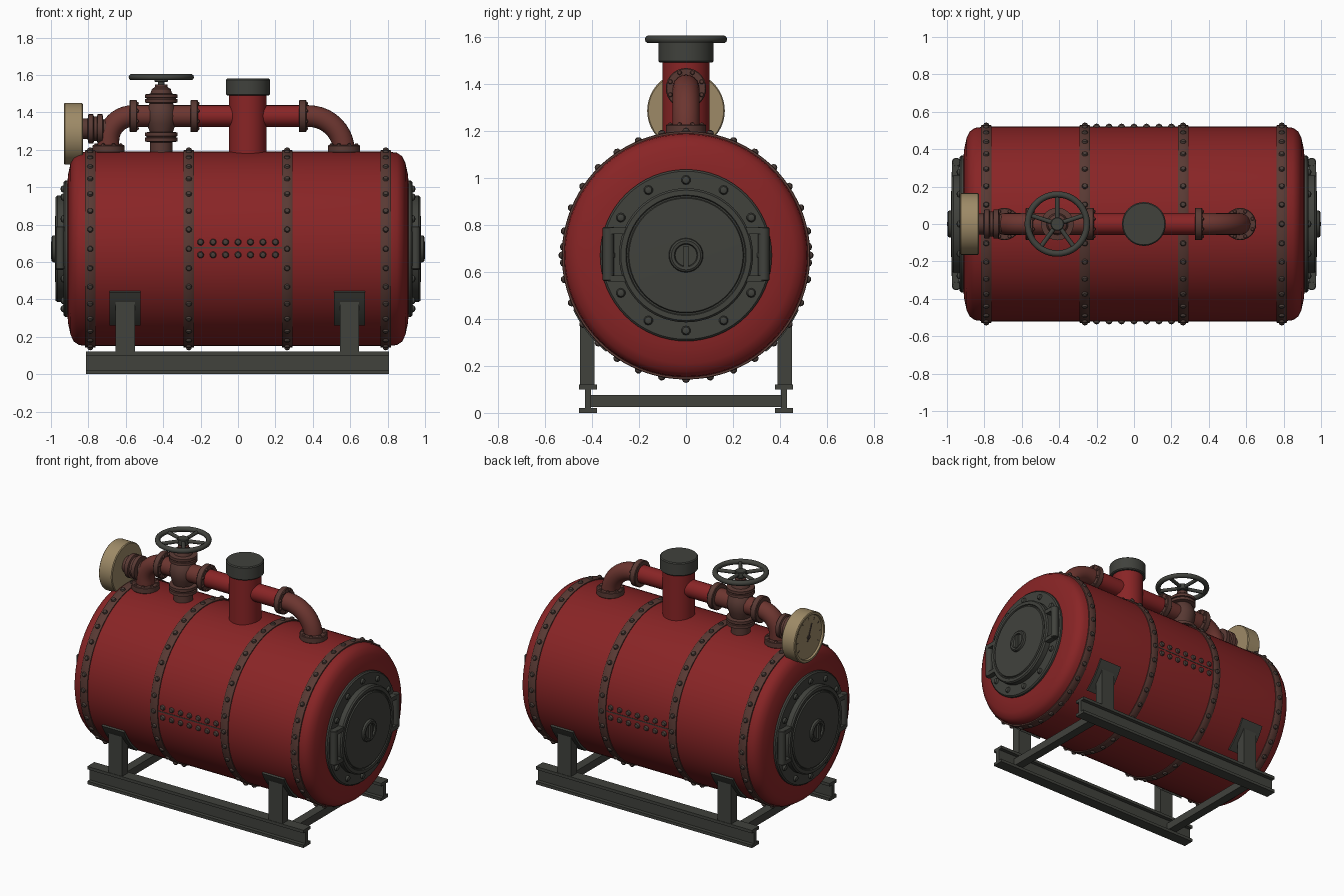
import bpy, bmesh
from math import pi, sin, cos, acos, radians
from mathutils import Matrix, Vector

if "Cube" in bpy.data.objects:
    bpy.data.objects.remove(bpy.data.objects["Cube"])


def material(name, rgb):
    m = bpy.data.materials.new(name)
    m.diffuse_color = (*rgb, 1)
    m.use_nodes = True
    m.node_tree.nodes["Principled BSDF"].inputs["Base Color"].default_value = m.diffuse_color
    return m


RED = material("tank red", (0.25, 0.018, 0.019))
GREY = material("dark iron", (0.052, 0.054, 0.046))
RUST = material("rusty pipe", (0.15, 0.036, 0.029))
BAND = material("rusty band", (0.10, 0.042, 0.034))
RIVET = material("rivet brown", (0.068, 0.047, 0.040))
BEIGE = material("gauge beige", (0.34, 0.255, 0.135))

ZC, R = 0.67, 0.52  # tank axis height and radius


def finish(bm, name, mat):
    bmesh.ops.remove_doubles(bm, verts=bm.verts, dist=1e-5)
    bmesh.ops.recalc_face_normals(bm, faces=bm.faces)
    me = bpy.data.meshes.new(name)
    bm.to_mesh(me)
    bm.free()
    me.materials.append(mat)
    ob = bpy.data.objects.new(name, me)
    bpy.context.collection.objects.link(ob)
    return ob


def place(loc, axis=(0, 0, 1)):
    q = Vector((0, 0, 1)).rotation_difference(Vector(axis))
    return Matrix.Translation(loc) @ q.to_matrix().to_4x4()


def skin(bm, rings):
    for a, b in zip(rings, rings[1:]):
        n = len(a)
        for i in range(n):
            vs = []
            for v in (a[i], a[(i + 1) % n], b[(i + 1) % n], b[i]):
                if v not in vs:
                    vs.append(v)
            if len(vs) > 2:
                bm.faces.new(vs)


def lathe(bm, prof, M, seg=48):
    """Revolve (radius, height) points about the local z axis."""
    rings = []
    for r, h in prof:
        if r == 0:
            rings.append([bm.verts.new(M @ Vector((0, 0, h)))] * seg)
        else:
            rings.append([bm.verts.new(M @ Vector((r * cos(2 * pi * i / seg), r * sin(2 * pi * i / seg), h)))
                          for i in range(seg)])
    skin(bm, rings)


def box(bm, lo, hi, M=Matrix()):
    lo, hi = Vector(lo), Vector(hi)
    S = Matrix.Diagonal((*(hi - lo), 1))
    bmesh.ops.create_cube(bm, size=1, matrix=M @ Matrix.Translation((lo + hi) / 2) @ S)


def turned(name, mat, prof, M, seg=48):
    bm = bmesh.new()
    lathe(bm, prof, M, seg)
    return finish(bm, name, mat)


def stud(bm, M, r):
    lathe(bm, [(r, -0.004), (r, 0.2 * r), (0.75 * r, 0.7 * r), (0, r)], M, 10)


def disc(r, h0, h1, b=0.004):
    return [(0, h0), (r - b, h0), (r, h0 + b), (r, h1 - b), (r - b, h1), (0, h1)]


# Tank shell with rounded ends
half = [(0, 0.915), (0.345, 0.913), (0.4, 0.908), (0.46, 0.895), (0.495, 0.878), (0.514, 0.85), (R, 0.8)]
turned("tank_shell", RED, half + [(r, -h) for r, h in reversed(half)], place((0, 0, ZC), (1, 0, 0)), 96)

# Riveted bands
bm, rv = bmesh.new(), bmesh.new()
for x in (-0.79, -0.263, 0.263, 0.79):
    lathe(bm, [(0.51, -0.028), (0.526, -0.028), (0.528, -0.025), (0.528, 0.025), (0.526, 0.028), (0.51, 0.028)],
          place((x, 0, ZC), (1, 0, 0)), 96)
    for i in range(32):
        d = Vector((0, sin(2 * pi * i / 32), cos(2 * pi * i / 32)))
        stud(rv, place(Vector((x, 0, ZC)) + d * 0.527, d), 0.016)
finish(bm, "tank_bands", BAND)

# Double-riveted seam on both flanks
bm = bmesh.new()
for s in (-1, 1):
    box(bm, (-0.235, s * 0.518 - 0.004, ZC + 0.001), (0.235, s * 0.518 + 0.004, ZC + 0.009))
    for i in range(7):
        for dz in (-0.032, 0.036):
            d = Vector((0, s, dz / R)).normalized()
            stud(rv, place(Vector((-0.2 + i * 0.0667, 0, ZC)) + d * R, d), 0.018)
finish(bm, "seam_line", RIVET)
finish(rv, "tank_rivets", RIVET)

# End doors: ring, door, boss, hinges, bolts
for s, side in ((1, "right"), (-1, "left")):
    M = place((0, 0, ZC), (s, 0, 0))
    turned(side + "_door_ring", GREY, disc(0.365, 0.88, 0.932, 0.008), M, 64)
    turned(side + "_door", GREY,
           [(0.285, 0.92), (0.285, 0.966), (0.277, 0.975), (0.256, 0.975), (0.252, 0.968), (0.246, 0.968),
            (0.242, 0.976), (0, 0.98)], M, 64)
    turned(side + "_door_boss", GREY,
           [(0.075, 0.97), (0.07, 0.992), (0.062, 0.997), (0.05, 0.995), (0.046, 0.985), (0, 0.985)], M, 32)
    T = Matrix.Translation((0, 0, ZC)) @ Matrix.Rotation(0 if s > 0 else pi, 4, "Z")
    bm = bmesh.new()
    box(bm, (0.98, -0.01, -0.055), (1.0, 0.01, 0.04), T)
    for y in (-1, 1):
        lathe(bm, disc(0.024, -0.11, 0.12), T @ Matrix.Translation((0.95, y * 0.33, 0)), 16)
        for z in (-0.1, 0.105):
            box(bm, (0.935, min(y * 0.33, y * 0.24), z - 0.014), (0.972, max(y * 0.33, y * 0.24), z + 0.014), T)
    for i in range(12):
        a = 2 * pi * i / 12
        stud(bm, T @ place((0.93, 0.32 * sin(a), 0.32 * cos(a)), (1, 0, 0)), 0.02)
    finish(bm, side + "_door_hardware", GREY)

# Steam dome and cap
turned("dome_pipe", RED, disc(0.1, 1.12, 1.5), place((0.053, 0, 0)))
turned("dome_cap", GREY, disc(0.117, 1.49, 1.58, 0.006), place((0.053, 0, 0)))


# Top pipe run
def pipe(name, mat, pts, r=0.058, seg=24):
    bm, rings = bmesh.new(), []
    for i, (x, z) in enumerate(pts):
        a, b = pts[max(i - 1, 0)], pts[min(i + 1, len(pts) - 1)]
        t = Vector((b[0] - a[0], 0, b[1] - a[1])).normalized()
        n = Vector((-t.z, 0, t.x))
        rings.append([bm.verts.new(Vector((x, 0, z)) + n * r * cos(2 * pi * k / seg)
                                   + Vector((0, r * sin(2 * pi * k / seg), 0))) for k in range(seg)])
    skin(bm, rings)
    bm.faces.new(rings[0])
    bm.faces.new(rings[-1])
    finish(bm, name, mat)


PZ = 1.38


def elbow(x, rad, s):
    """Vertical leg at x, turning toward s."""
    arc = [radians(a) for a in range(0, 91, 9)]
    return [(x, 1.16)] + [(x + s * rad * (1 - cos(a)), PZ - rad + rad * sin(a)) for a in arc]


pipe("left_elbow", RUST, elbow(-0.693, 0.13, 1) + [(-0.235, PZ)])
pipe("middle_pipe", RED, [(-0.235, PZ), (0.345, PZ)])
pipe("right_elbow", RUST, elbow(0.567, 0.19, -1) + [(0.345, PZ)])

# Pipe flanges with bolts
bm = bmesh.new()
flanges = [((x, 0, PZ), (1, 0, 0), 0.02) for x in (-0.56, -0.235, 0.345)]
flanges += [((x, 0, 1.205), (0, 0, 1), 0.02) for x in (-0.693, 0.567)]
for loc, ax, w in flanges:
    M = place(loc, ax)
    lathe(bm, disc(0.086, -w, w), M, 32)
    for i in range(8):
        a = 2 * pi * (i + 0.5) / 8
        stud(bm, M @ Matrix.Translation((0.072 * cos(a), 0.072 * sin(a), w)), 0.01)
finish(bm, "pipe_flanges", BAND)

# Valve body, stem and hand wheel
V = place((-0.41, 0, 0))
turned("valve_body", BAND,
       [(0, 1.14), (0.06, 1.14), (0.06, 1.24), (0.087, 1.244), (0.087, 1.264), (0.078, 1.266), (0.078, 1.271),
        (0.087, 1.273), (0.087, 1.292), (0.062, 1.296), (0.078, 1.34), (0.085, PZ), (0.078, 1.42), (0.062, 1.448),
        (0.087, 1.452), (0.087, 1.47), (0.078, 1.472), (0.078, 1.476), (0.087, 1.478), (0.087, 1.496),
        (0.058, 1.5), (0.05, 1.525), (0.034, 1.535), (0.034, 1.55), (0, 1.55)], V, 32)
turned("valve_stem", GREY, disc(0.018, 1.53, 1.6), V, 16)
bm = bmesh.new()
lathe(bm, [(0.158 + 0.017 * cos(a * pi / 5), 1.588 + 0.017 * sin(a * pi / 5)) for a in range(11)], V, 48)
lathe(bm, disc(0.036, 1.562, 1.602), V, 24)
for i in range(5):
    a = 2 * pi * i / 5 + pi / 2
    lathe(bm, disc(0.012, 0.02, 0.155, 0.002), place((-0.41, 0, 1.584), (cos(a), sin(a), 0)), 10)
finish(bm, "hand_wheel", GREY)

# Pressure gauge facing the left end
turned("gauge_stem", BAND, [(0, 0), (0.05, 0), (0.05, 0.03), (0.078, 0.034), (0.078, 0.06), (0.066, 0.064),
                            (0.066, 0.08), (0.078, 0.084), (0.078, 0.11), (0.055, 0.114), (0.055, 0.15), (0, 0.15)],
       place((-0.69, 0, 1.312), (-1, 0, 0)), 32)
G = place((-0.83, 0, 1.285), (-1, 0, 0))
turned("gauge_case", BEIGE, [(0, 0), (0.16, 0), (0.165, 0.005), (0.165, 0.095), (0.16, 0.1), (0.146, 0.1),
                             (0.142, 0.088), (0, 0.088)], G, 64)
bm = bmesh.new()
lathe(bm, disc(0.014, 0.086, 0.094, 0.001), G, 16)
F = Matrix.Translation((-0.919, 0, 1.285))
box(bm, (-0.003, -0.004, -0.03), (0.001, 0.004, 0.09), F @ Matrix.Rotation(0.4, 4, "X"))
for i in range(9):
    box(bm, (-0.001, -0.002, 0.112), (0.002, 0.002, 0.128), F @ Matrix.Rotation(radians(-120 + 30 * i), 4, "X"))
finish(bm, "gauge_needle_and_ticks", RIVET)

# Stand: I-beam rails, cross beams, posts and curved saddle pads
rails, cross, posts, pads = (bmesh.new() for _ in range(4))
for s in (-1, 1):
    y = s * 0.416
    box(rails, (-0.812, y - 0.038, 0), (0.808, y + 0.038, 0.02))
    box(rails, (-0.812, y - 0.013, 0.018), (0.808, y + 0.013, 0.102))
    box(rails, (-0.812, y - 0.038, 0.1), (0.808, y + 0.038, 0.12))
    box(cross, (s * 0.65 - 0.03, -0.41, 0.025), (s * 0.65 + 0.03, 0.41, 0.077))
    for x in (-0.603, 0.597):
        box(posts, (x - 0.051, s * 0.42 - 0.031, 0.115), (x + 0.051, s * 0.42 + 0.031, 0.415))
        a0, a1 = acos(0.41 / 0.533), acos(0.232 / 0.533)
        rings = []
        for i in range(9):
            a = a0 + (a1 - a0) * i / 8
            rings.append([pads.verts.new((x + dx, s * r * sin(a), ZC - r * cos(a)))
                          for dx, r in ((-0.083, 0.51), (-0.083, 0.533), (0.083, 0.533), (0.083, 0.51))])
        skin(pads, rings)
        pads.faces.new(rings[0])
        pads.faces.new(rings[-1])
for b, n in ((rails, "stand_rails"), (cross, "stand_cross_beams"), (posts, "stand_posts"), (pads, "saddle_pads")):
    finish(b, n, GREY)

# Smooth shading with crisp edges
for ob in bpy.context.scene.objects:
    ob.select_set(True)
    bpy.context.view_layer.objects.active = ob
bpy.ops.object.shade_smooth_by_angle(angle=radians(38))
